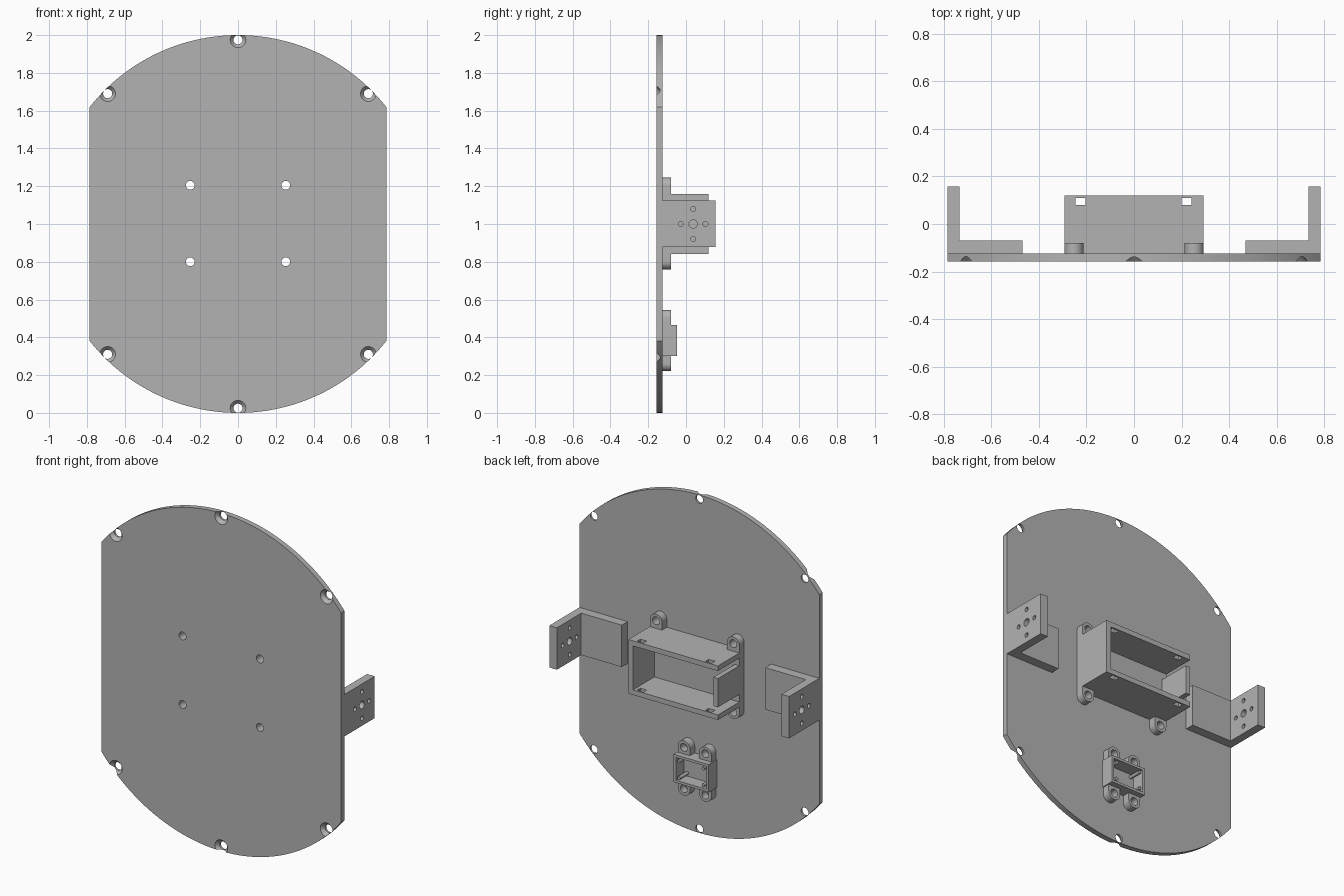
import bpy, bmesh, math
from mathutils import Matrix, Vector

if "Cube" in bpy.data.objects:
    bpy.data.objects.remove(bpy.data.objects["Cube"])

grey = bpy.data.materials.new("plain_grey")
grey.use_nodes = True
COLOUR = (0.45, 0.45, 0.45, 1)
grey.diffuse_color = COLOUR
grey.node_tree.nodes["Principled BSDF"].inputs["Base Color"].default_value = COLOUR

FRONT, BACK, LUG = -0.157, -0.125, -0.08   # plate faces and lug height along y


def finish(name, bm):
    bmesh.ops.recalc_face_normals(bm, faces=bm.faces)
    mesh = bpy.data.meshes.new(name)
    bm.to_mesh(mesh)
    bm.free()
    mesh.materials.append(grey)
    ob = bpy.data.objects.new(name, mesh)
    bpy.context.collection.objects.link(ob)
    return ob


def add_box(bm, x, y, z):
    lo, hi = (Vector(p) for p in zip(x, y, z))
    m = Matrix.Translation((lo + hi) / 2) @ Matrix.Diagonal((*(hi - lo), 1))
    bmesh.ops.create_cube(bm, size=1, matrix=m)


def add_rod(bm, start, end, r1, r2=None, sides=32):
    a, b = Vector(start), Vector(end)
    turn = (b - a).to_track_quat('Z', 'Y').to_matrix().to_4x4()
    bmesh.ops.create_cone(bm, cap_ends=True, segments=sides, radius1=r1,
                          radius2=r1 if r2 is None else r2, depth=(b - a).length,
                          matrix=Matrix.Translation((a + b) / 2) @ turn)


def add_prism(bm, outline, y0, y1):
    face = bm.faces.new([bm.verts.new((x, y0, z)) for x, z in outline])
    out = bmesh.ops.extrude_face_region(bm, geom=[face])
    moved = [v for v in out["geom"] if isinstance(v, bmesh.types.BMVert)]
    bmesh.ops.translate(bm, verts=moved, vec=(0, y1 - y0, 0))


def cut(ob, bm):
    cutter = finish("cutter", bm)
    cutter.hide_render = True
    mod = ob.modifiers.new("cut", 'BOOLEAN')
    mod.operation, mod.solver, mod.object = 'DIFFERENCE', 'EXACT', cutter
    bpy.context.view_layer.objects.active = ob
    bpy.ops.object.modifier_apply(modifier=mod.name)
    bpy.data.objects.remove(cutter)


def smooth(ob):
    bpy.ops.object.select_all(action='DESELECT')
    ob.select_set(True)
    bpy.context.view_layer.objects.active = ob
    bpy.ops.object.shade_smooth_by_angle(angle=math.radians(30))


# Round mounting plate with two flat sides
half = 0.785
limit = math.acos(half)
outline = []
for start in (limit, math.pi + limit):
    for i in range(49):
        a = start + (math.pi - 2 * limit) * i / 48
        outline.append((math.cos(a), 1 + math.sin(a)))
bm = bmesh.new()
add_prism(bm, outline, FRONT, BACK)
plate = finish("mounting_plate", bm)

# Countersunk rim holes and four straight holes through the plate
rim = [(0, 0.975)] + [(s * 0.69, 0.69) for s in (-1, 1)]
for x, dz in rim:
    for side in (-1, 1):
        z = 1 + side * dz
        bm = bmesh.new()
        add_rod(bm, (x, FRONT - 0.02, z), (x, BACK + 0.02, z), 0.024)
        cut(plate, bm)
        bm = bmesh.new()
        add_rod(bm, (x, FRONT - 0.004, z), (x, FRONT + 0.02, z), 0.045, 0.024)
        cut(plate, bm)
bm = bmesh.new()
for x in (-0.253, 0.253):
    for z in (0.8, 1.205):
        add_rod(bm, (x, FRONT - 0.02, z), (x, BACK + 0.02, z), 0.023)
cut(plate, bm)
smooth(plate)


# Screw lug: rounded tab with a hole
def make_lug(name, x, z_hole, z_base):
    up = 1 if z_hole > z_base else -1
    r = 0.04
    shape = [(x + r * math.cos(math.pi * i / 16), z_hole + up * r * math.sin(math.pi * i / 16))
             for i in range(17)]
    shape += [(x - r, z_base), (x + r, z_base)]
    bm = bmesh.new()
    add_prism(bm, shape, BACK, LUG)
    lug = finish(name, bm)
    bm = bmesh.new()
    add_rod(bm, (x, BACK - 0.02, z_hole), (x, LUG + 0.02, z_hole), 0.023)
    cut(lug, bm)
    smooth(lug)


for side, xs in (("right", -1), ("left", 1)):
    for level, zs in (("upper", 1), ("lower", -1)):
        make_lug(f"{side}_{level}_tray_lug", xs * 0.253, 1.0025 + zs * 0.2025, 1 + zs * 0.16)
        make_lug(f"{side}_{level}_frame_lug", xs * 0.07, 0.3825 + zs * 0.122, 0.3825 + zs * 0.083)

# Open tray: floor, top and bottom walls, one full end and one narrow end tab
X, TOP, WALL = 0.293, 0.12, 0.03
bm = bmesh.new()
add_box(bm, (-X, X), (BACK, TOP), (0.84, 1.16))
tray = finish("battery_tray", bm)
bm = bmesh.new()
add_box(bm, (-X + WALL, X - WALL), (LUG, TOP + 0.1), (0.84 + WALL, 1.16 - WALL))
cut(tray, bm)
for z in ((0.84 + WALL, 0.915), (1.085, 1.16 - WALL)):
    bm = bmesh.new()
    add_box(bm, (-X - 0.1, -X + WALL + 0.01), (LUG, TOP + 0.1), z)
    cut(tray, bm)
bm = bmesh.new()
for x in (-0.225, 0.222):
    add_box(bm, (x - 0.021, x + 0.021), (0.08, 0.11), (0.7, 1.3))
cut(tray, bm)

# Small sensor frame with four corner pegs
bm = bmesh.new()
add_box(bm, (-0.115, 0.115), (BACK, -0.047), (0.3, 0.465))
frame = finish("sensor_frame", bm)
bm = bmesh.new()
add_box(bm, (-0.1, 0.1), (BACK - 0.02, 0), (0.315, 0.45))
cut(frame, bm)
bm = bmesh.new()
for x in (-0.08, 0.08):
    for z in (0.333, 0.432):
        add_rod(bm, (x, BACK, z), (x, -0.047, z), 0.01, sides=16)
smooth(finish("sensor_pegs", bm))

# L-shaped motor brackets
for name, s in (("right", -1), ("left", 1)):
    foot = [(0.47, BACK), (half, BACK), (half, 0.157), (0.735, 0.157), (0.735, -0.07), (0.47, -0.07)]
    bm = bmesh.new()
    face = bm.faces.new([bm.verts.new((s * x, y, 0.877)) for x, y in foot])
    out = bmesh.ops.extrude_face_region(bm, geom=[face])
    bmesh.ops.translate(bm, vec=(0, 0, 0.248),
                        verts=[v for v in out["geom"] if isinstance(v, bmesh.types.BMVert)])
    bracket = finish(f"{name}_motor_bracket", bm)
    bm = bmesh.new()
    for dy, dz, r in ((0, 0, 0.022), (1, 0, 0.013), (-1, 0, 0.013), (0, 1, 0.013), (0, -1, 0.013)):
        y, z = 0.038 + dy * 0.065, 1 + dz * 0.079
        add_rod(bm, (s * 0.7, y, z), (s * 0.82, y, z), r, sides=24)
    cut(bracket, bm)
    smooth(bracket)
